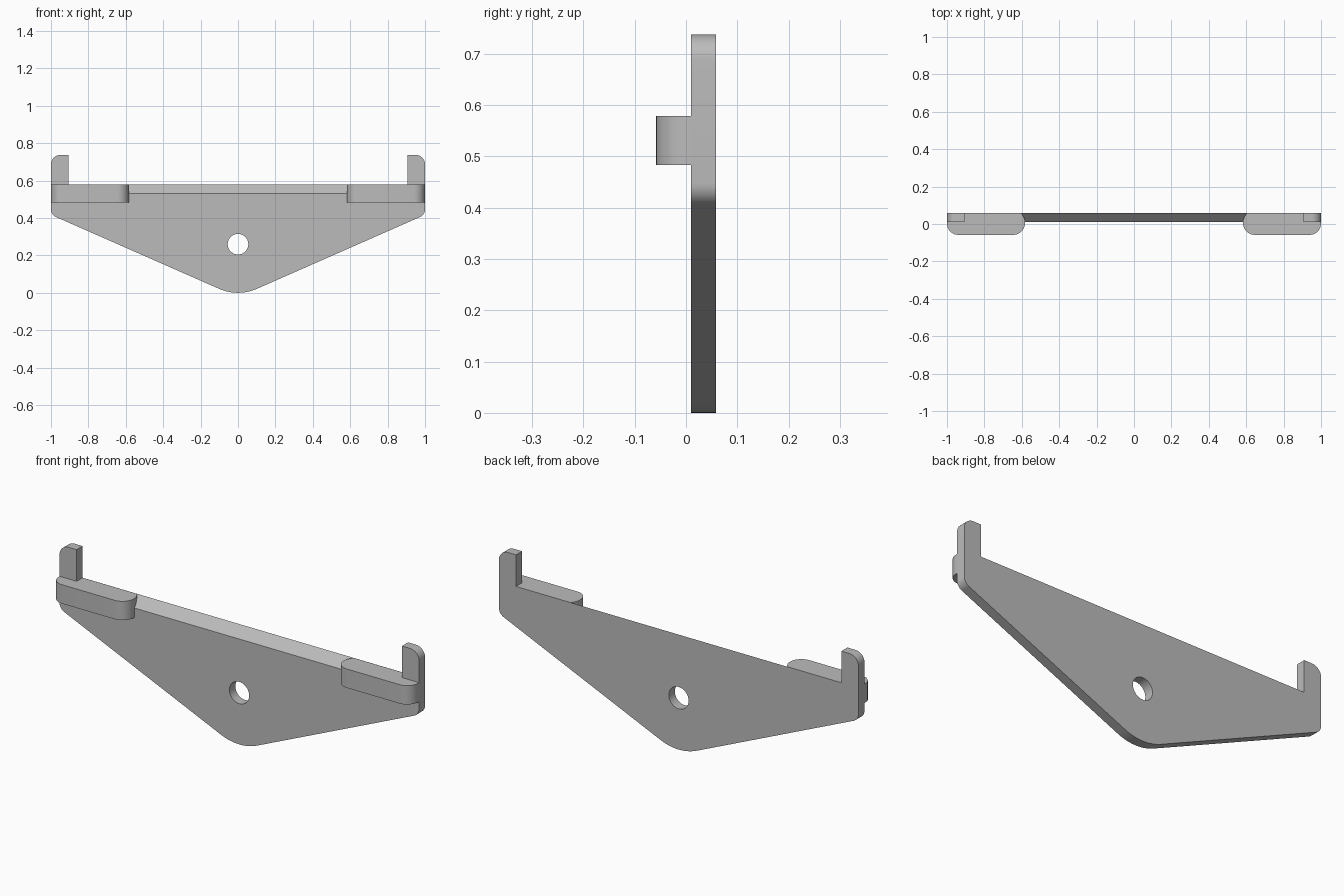
import bpy, bmesh, math
from mathutils import Vector

if "Cube" in bpy.data.objects:
    bpy.data.objects.remove(bpy.data.objects["Cube"])

grey = bpy.data.materials.new("grey")
grey.diffuse_color = (0.5, 0.5, 0.5, 1)
grey.use_nodes = True
grey.node_tree.nodes["Principled BSDF"].inputs["Base Color"].default_value = grey.diffuse_color

BACK, FRONT = 0.058, 0.01        # plate thickness along y
TOP, LEDGE_BOTTOM = 0.578, 0.483


def rounded(corners, steps=10):
    """Outline from (a, b, radius) corners, with each radius as a tangent arc."""
    out = []
    for i, (a, b, r) in enumerate(corners):
        p = Vector((a, b))
        if r == 0:
            out.append(p)
            continue
        d0 = (Vector(corners[i - 1][:2]) - p).normalized()
        d1 = (Vector(corners[(i + 1) % len(corners)][:2]) - p).normalized()
        half = d0.angle(d1) / 2
        centre = p + (d0 + d1).normalized() * (r / math.sin(half))
        start = p + d0 * (r / math.tan(half)) - centre
        end = p + d1 * (r / math.tan(half)) - centre
        sweep = math.pi - 2 * half
        for k in range(steps + 1):
            t = k / steps
            out.append(centre + (start * math.sin((1 - t) * sweep)
                                 + end * math.sin(t * sweep)) / math.sin(sweep))
    return out


def prism(name, outline, place, lo, hi):
    """Extrude a 2D outline from lo to hi; place maps (a, b, depth) to xyz."""
    bm = bmesh.new()
    low = [bm.verts.new(place(p.x, p.y, lo)) for p in outline]
    high = [bm.verts.new(place(p.x, p.y, hi)) for p in outline]
    bm.faces.new(low)
    bm.faces.new(high[::-1])
    n = len(low)
    for i in range(n):
        j = (i + 1) % n
        bm.faces.new((low[j], low[i], high[i], high[j]))
    bmesh.ops.recalc_face_normals(bm, faces=bm.faces)
    mesh = bpy.data.meshes.new(name)
    bm.to_mesh(mesh)
    bm.free()
    obj = bpy.data.objects.new(name, mesh)
    mesh.materials.append(grey)
    bpy.context.collection.objects.link(obj)
    return obj


def activate(obj):
    bpy.ops.object.select_all(action='DESELECT')
    obj.select_set(True)
    bpy.context.view_layer.objects.active = obj


def upright(a, b, d):
    return (a, d, b)


# Triangular back plate with an upright post at each end
half = [(1, 0.417, 0.046), (1, 0.737, 0.05), (0.905, 0.737, 0), (0.905, TOP, 0)]
outline = [(0, -0.023, 0.25)] + half + [(-x, z, r) for x, z, r in reversed(half)]
plate = prism("back_plate", rounded(outline), upright, FRONT, BACK)

# Top edge slopes down towards the front
for v in plate.data.vertices:
    if abs(v.co.z - TOP) < 1e-4 and abs(v.co.x) < 0.91 and v.co.y < 0.03:
        v.co.z = TOP - (BACK - FRONT)

# Round mounting hole
circle = [Vector((0.055 * math.cos(i * math.tau / 48),
                  0.26 + 0.055 * math.sin(i * math.tau / 48))) for i in range(48)]
cutter = prism("hole_cutter", circle, upright, -0.1, 0.2)
cutter.hide_render = True
mod = plate.modifiers.new("hole", 'BOOLEAN')
mod.operation, mod.object, mod.solver = 'DIFFERENCE', cutter, 'EXACT'
activate(plate)
bpy.ops.object.modifier_apply(modifier=mod.name)
bpy.data.objects.remove(cutter)

# Support ledges with rounded ends
parts = [plate]
for side, s in (("left", -1), ("right", 1)):
    shape = rounded([(s * 0.9995, 0.0575, 0), (s * 0.9995, -0.058, 0.06),
                     (s * 0.583, -0.058, 0.062), (s * 0.583, 0.0575, 0.045)])
    # the inner end curves back only slightly where it meets the plate
    shape = [p for p in shape if not (p.y > 0.03 and abs(p.x) < 0.7)]
    shape += [Vector((s * (0.583 + 0.02 * t * t), 0.01 + 0.0475 * t))
              for t in (0.25, 0.5, 0.75, 1)]
    if s:
        shape = [p for i, p in enumerate(shape)
                 if not (0.0101 < p.y < 0.03 and abs(abs(p.x) - 0.583) < 1e-6)]
    parts.append(prism(side + "_ledge", shape, lambda a, b, d: (a, b, d),
                       LEDGE_BOTTOM, TOP))

for obj in parts:
    activate(obj)
    bpy.ops.object.shade_smooth_by_angle(angle=math.radians(30))
